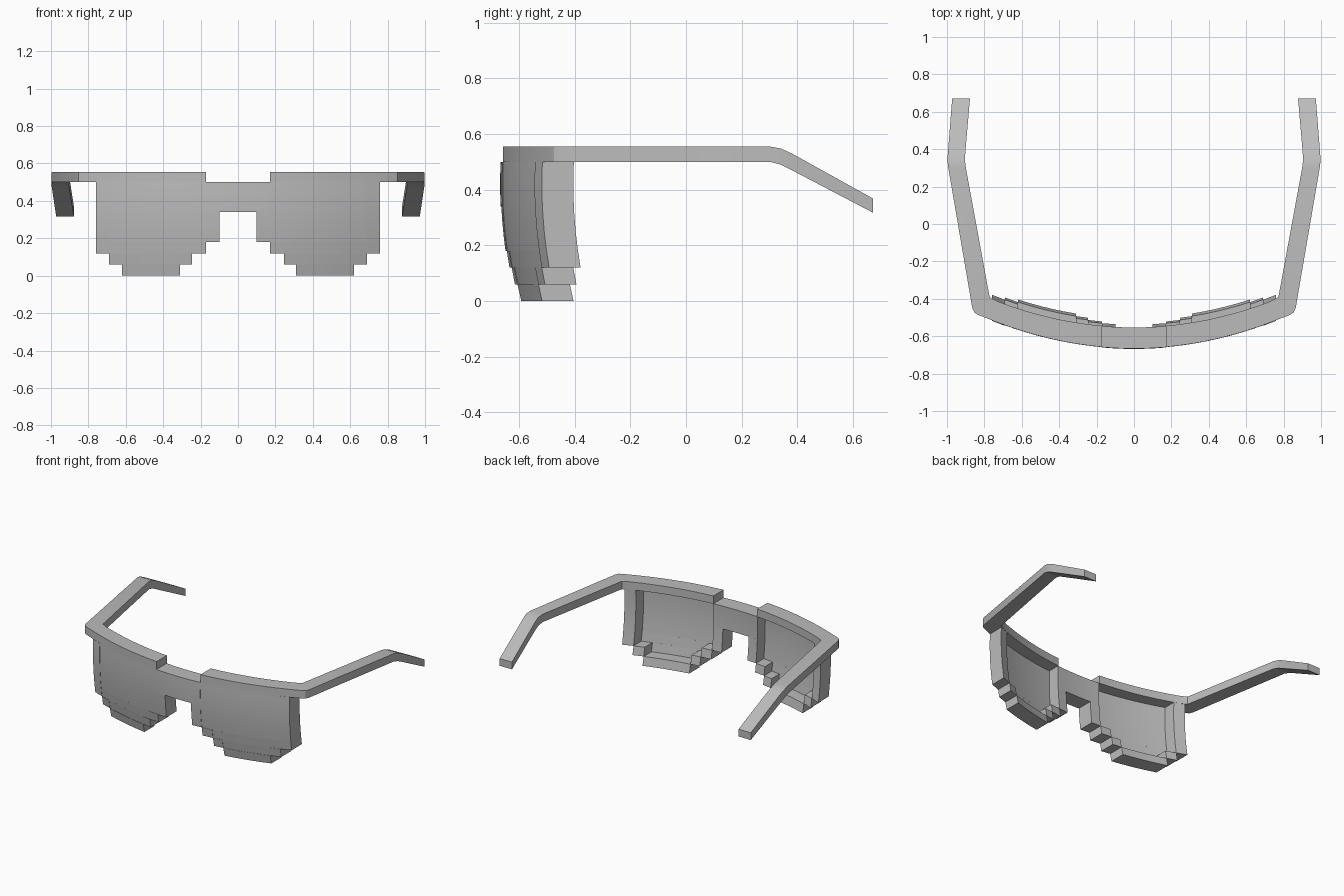
import bpy, bmesh
from mathutils import Vector

cube = bpy.data.objects.get("Cube")
if cube:
    bpy.data.objects.remove(cube, do_unlink=True)

grey = bpy.data.materials.new("plain grey")
grey.use_nodes = True
COLOUR = (0.5, 0.5, 0.5, 1)
grey.diffuse_color = COLOUR
grey.node_tree.nodes["Principled BSDF"].inputs["Base Color"].default_value = COLOUR

DEPTH = 0.113


def front_y(x, z=None):
    """Wrapped front surface, curling back toward the bottom."""
    y = -0.665 + 0.26 * x * x
    return y if z is None else y - 0.003 + 0.29 * (0.42 - z) ** 2


def finish(name, bm, mirror):
    bmesh.ops.recalc_face_normals(bm, faces=bm.faces)
    mesh = bpy.data.meshes.new(name)
    bm.to_mesh(mesh)
    bm.free()
    mesh.materials.append(grey)
    ob = bpy.data.objects.new(name, mesh)
    bpy.context.collection.objects.link(ob)
    if mirror:
        ob.modifiers.new("Mirror", 'MIRROR').use_mirror_merge = False
    bpy.ops.object.select_all(action='DESELECT')
    ob.select_set(True)
    bpy.context.view_layer.objects.active = ob
    bpy.ops.object.shade_smooth_by_angle(angle=0.5)
    return ob


def curved_block(name, x0, x1, z0, z1, inset=0, depth=DEPTH, mirror=True):
    """Box sliced into a grid, then bent onto the front surface."""
    bm = bmesh.new()
    bmesh.ops.create_cube(bm, size=1)
    for v in bm.verts:
        v.co.x = x0 + (v.co.x + 0.5) * (x1 - x0)
        v.co.z = z0 + (v.co.z + 0.5) * (z1 - z0)
    for axis, lo, hi in ((0, x0, x1), (2, z0, z1)):
        cuts = max(1, round((hi - lo) / 0.06))
        for i in range(1, cuts):
            point, normal = Vector(), Vector()
            point[axis] = lo + (hi - lo) * i / cuts
            normal[axis] = 1
            bmesh.ops.bisect_plane(bm, geom=bm.verts[:] + bm.edges[:] + bm.faces[:],
                                   plane_co=point, plane_no=normal)
    for v in bm.verts:
        v.co.y = front_y(v.co.x, v.co.z) + inset + (depth if v.co.y > 0 else 0)
    return finish(name, bm, mirror)


# Bridge and nose pads
curved_block("bridge", -0.17, 0.17, 0.34, 0.5, mirror=False)
curved_block("nose_pads", 0.1, 0.17, 0.18, 0.34)

# Stepped rim around each lens
curved_block("rim_inner_step", 0.17, 0.245, 0.12, 0.18)
curved_block("rim_inner_lower_step", 0.245, 0.31, 0.06, 0.12)
curved_block("rim_bottom", 0.31, 0.62, 0, 0.06)
curved_block("rim_outer_lower_step", 0.62, 0.69, 0.06, 0.12)
curved_block("rim_outer_side", 0.69, 0.76, 0.12, 0.5)

# Thin lenses, set almost flush with the rim front
LENS = dict(inset=0.002, depth=0.025)
curved_block("lens_upper", 0.17, 0.69, 0.18, 0.5, **LENS)
curved_block("lens_middle", 0.245, 0.69, 0.12, 0.18, **LENS)
curved_block("lens_lower", 0.31, 0.62, 0.06, 0.12, **LENS)

# Brow bar and temple arm: outer point, inner point, top and bottom height
TOP, LOW = 0.555, 0.5
stations = []
for i in range(9):
    x = 0.17 + 0.07 * i
    stations.append(((x, front_y(x)), (x, front_y(x) + DEPTH), TOP, LOW))
stations += [
    ((0.83, -0.487), (0.755, -0.4), TOP, LOW),
    ((0.852, -0.475), (0.77, -0.392), TOP, LOW),
    ((0.864, -0.452), (0.774, -0.38), TOP, LOW),
    ((0.993, 0.3), (0.899, 0.3), TOP, LOW),
    ((0.998, 0.34), (0.904, 0.34), 0.548, 0.49),
    ((0.995, 0.38), (0.902, 0.38), 0.53, 0.47),
    ((0.972, 0.672), (0.877, 0.672), 0.368, 0.317),
]
bm = bmesh.new()
rings = [[bm.verts.new((*p, z)) for p, z in ((a, hi), (b, hi), (b, lo), (a, lo))]
         for a, b, hi, lo in stations]
for r, s in zip(rings, rings[1:]):
    for k in range(4):
        n = (k + 1) % 4
        bm.faces.new((r[k], r[n], s[n], s[k]))
bm.faces.new(rings[0])
bm.faces.new(rings[-1])
finish("brow_bars_and_temples", bm, True)
